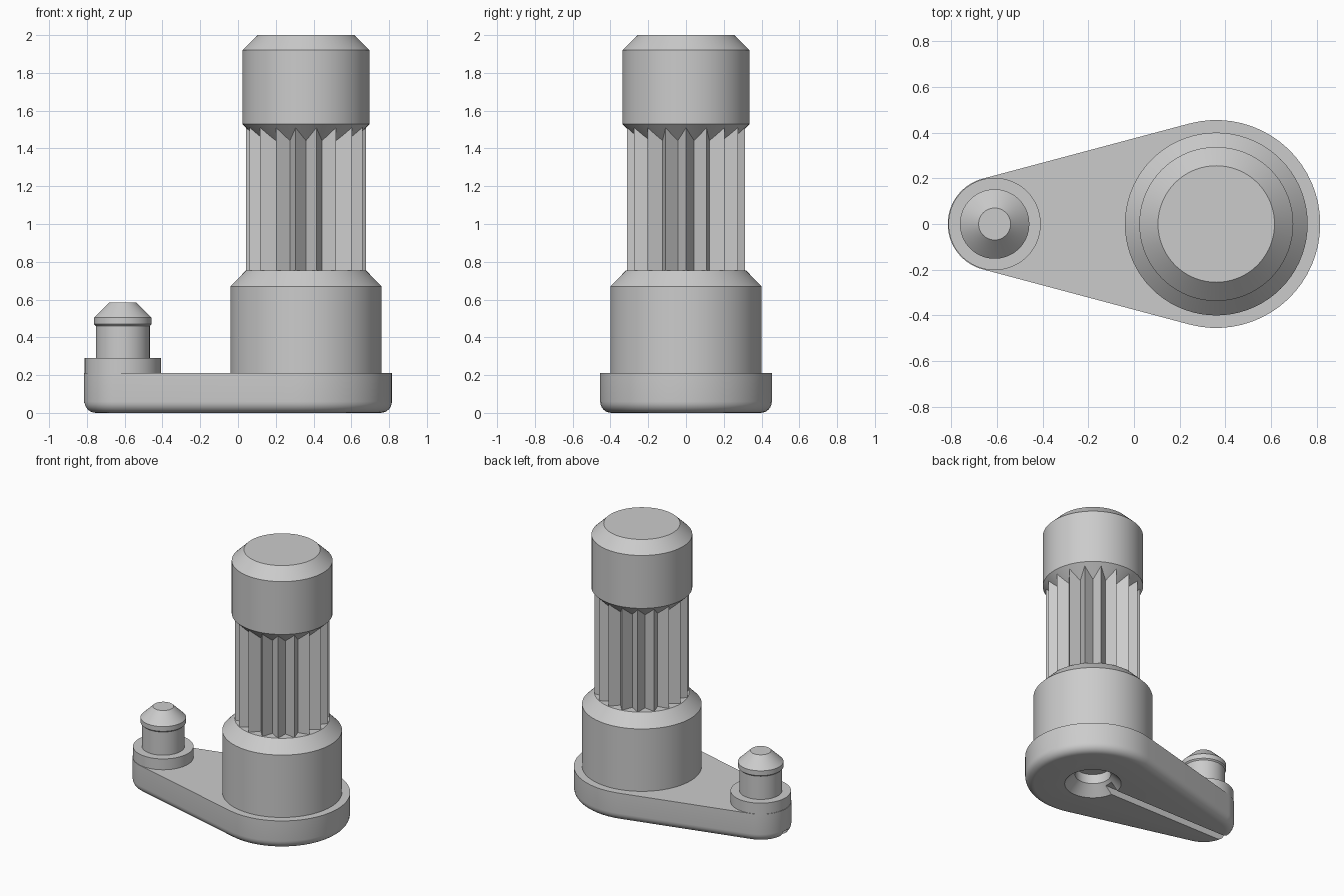
import bpy, bmesh, math

if "Cube" in bpy.data.objects:
    bpy.data.objects.remove(bpy.data.objects["Cube"])

POST_X, PIN_X = 0.36, -0.61      # axes of the tall post and the small pin

grey = bpy.data.materials.new("grey plastic")
grey.diffuse_color = (0.6, 0.6, 0.6, 1)
grey.use_nodes = True
grey.node_tree.nodes["Principled BSDF"].inputs["Base Color"].default_value = grey.diffuse_color


def loft(name, rings, smooth=30):
    """Closed solid through rings of equal point count, bottom to top."""
    bm = bmesh.new()
    loops = [[bm.verts.new(p) for p in ring] for ring in rings]
    n = len(loops[0])
    for a, b in zip(loops, loops[1:]):
        for i in range(n):
            j = (i + 1) % n
            bm.faces.new((a[i], a[j], b[j], b[i]))
    bm.faces.new(loops[0][::-1])
    bm.faces.new(loops[-1])
    bmesh.ops.recalc_face_normals(bm, faces=bm.faces)
    mesh = bpy.data.meshes.new(name)
    bm.to_mesh(mesh)
    bm.free()
    mesh.materials.append(grey)
    obj = bpy.data.objects.new(name, mesh)
    bpy.context.collection.objects.link(obj)
    shade(obj, smooth)
    return obj


def shade(obj, angle):
    bpy.ops.object.select_all(action='DESELECT')
    obj.select_set(True)
    bpy.context.view_layer.objects.active = obj
    bpy.ops.object.shade_smooth_by_angle(angle=math.radians(angle))


def circle(x, r, z, n=72):
    return [(x + r * math.cos(math.tau * i / n), r * math.sin(math.tau * i / n), z)
            for i in range(n)]


def lathe(name, x, profile):
    return loft(name, [circle(x, r, z) for r, z in profile])


def outline(inset, z, big=0.455, small=0.205, n=36):
    """Two arcs joined by their common tangents."""
    a = math.acos(-(big - small) / (POST_X - PIN_X))
    pts = []
    for x, r, t0, t1 in ((POST_X, big, -a, a), (PIN_X, small, a, math.tau - a)):
        for i in range(n + 1):
            t = t0 + (t1 - t0) * i / n
            pts.append((x + (r - inset) * math.cos(t), (r - inset) * math.sin(t), z))
    return pts


# Base plate with a rounded lower edge
R = 0.06
rings = [outline(R * (1 - math.sin(t)), R * (1 - math.cos(t)))
         for t in (math.pi / 2 * i / 6 for i in range(7))]
base = loft("base_plate", rings + [outline(0, 0.21)])

# Countersunk socket under the post, and the groove running to the small end
socket = lathe("socket_cutter", POST_X,
               [(0.21, -0.02), (0.19, 0.0), (0.12, 0.07), (0.12, 0.14)])
groove = loft("groove_cutter", [[(-1, -0.03, z), (POST_X, -0.03, z),
                                 (POST_X, 0.03, z), (-1, 0.03, z)] for z in (-0.05, 0.05)])
for cutter in (socket, groove):
    mod = base.modifiers.new("cut", 'BOOLEAN')
    mod.operation, mod.solver, mod.object = 'DIFFERENCE', 'EXACT', cutter
    bpy.context.view_layer.objects.active = base
    bpy.ops.object.modifier_apply(modifier=mod.name)
    bpy.data.objects.remove(cutter)
shade(base, 30)

# Tall post: sleeve, fluted shaft with 18 ridges, chamfered head
lathe("post_sleeve", POST_X, [(0.40, 0.2), (0.40, 0.67), (0.317, 0.755)])
star = [(POST_X + r * math.cos(t), r * math.sin(t))
        for r, t in ((0.2485 if i % 2 else 0.317, math.tau * i / 36) for i in range(36))]
loft("fluted_shaft", [[(x, y, z) for x, y in star] for z in (0.74, 1.56)], 10)
lathe("post_head", POST_X,
      [(0.24, 1.433), (0.337, 1.53), (0.337, 1.92), (0.255, 2.0)])

# Small pin: foot disc, stem, chamfered tip
lathe("pin_foot", PIN_X, [(0.202, 0.2), (0.202, 0.29)])
lathe("pin_stem", PIN_X, [(0.143, 0.28), (0.143, 0.48)])
lathe("pin_tip", PIN_X, [(0.14, 0.458), (0.152, 0.47), (0.152, 0.505), (0.07, 0.585)])
